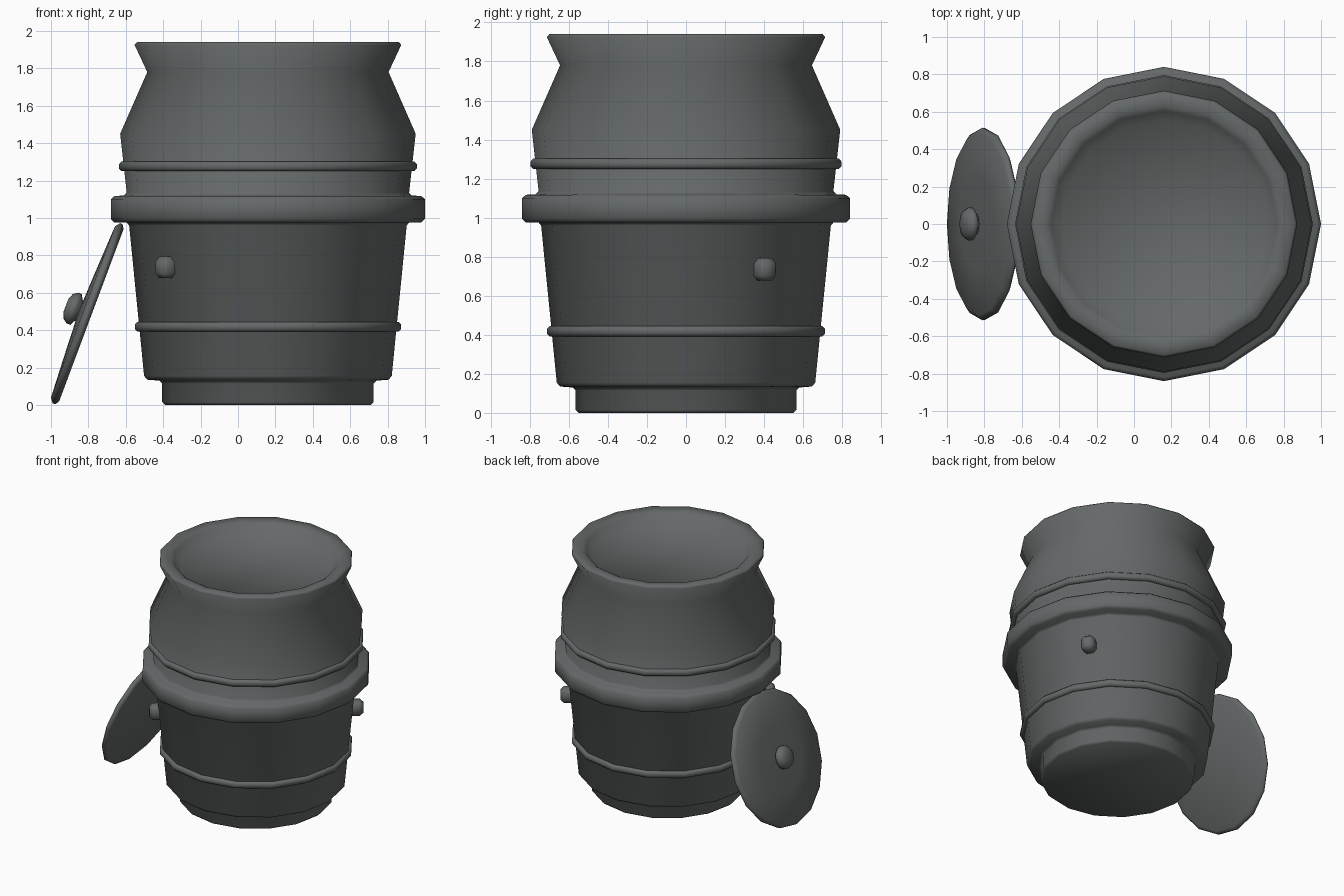
import bpy, bmesh, math
from mathutils import Vector, Matrix

if "Cube" in bpy.data.objects:
    bpy.data.objects.remove(bpy.data.objects["Cube"])

SIDES = 16
CX = 0.16  # barrel axis

metal = bpy.data.materials.new("dark grey metal")
metal.diffuse_color = (0.13, 0.14, 0.14, 1)
metal.use_nodes = True
metal.node_tree.nodes["Principled BSDF"].inputs["Base Color"].default_value = metal.diffuse_color


def finish(bm, name, matrix):
    bmesh.ops.recalc_face_normals(bm, faces=bm.faces)
    me = bpy.data.meshes.new(name)
    bm.to_mesh(me)
    bm.free()
    for p in me.polygons:
        p.use_smooth = True
    me.materials.append(metal)
    ob = bpy.data.objects.new(name, me)
    ob.matrix_world = matrix
    bpy.context.collection.objects.link(ob)
    return ob


def lathe(name, profile, matrix, closed=False):
    """Spin (radius, height) points; ends are capped, or joined if closed."""
    bm = bmesh.new()
    rings = []
    for r, z in profile:
        rings.append([bm.verts.new((r * math.cos(2 * math.pi * i / SIDES),
                                    r * math.sin(2 * math.pi * i / SIDES), z))
                      for i in range(SIDES)])
    pairs = list(zip(rings, rings[1:]))
    if closed:
        pairs.append((rings[-1], rings[0]))
    else:
        bm.faces.new(rings[0])
        bm.faces.new(rings[-1])
    for a, b in pairs:
        for i in range(SIDES):
            j = (i + 1) % SIDES
            bm.faces.new((a[i], a[j], b[j], b[i]))
    return finish(bm, name, matrix)


axis = Matrix.Translation((CX, 0, 0))

# Barrel: foot, tapered body, wide middle band, shoulder, flared rim, sunken top
lathe("barrel_body", [
    (0.55, 0.0), (0.565, 0.015), (0.565, 0.115), (0.58, 0.13),
    (0.645, 0.135), (0.662, 0.155), (0.742, 0.96), (0.755, 0.975),
    (0.82, 0.975), (0.84, 0.995), (0.84, 1.10), (0.82, 1.117),
    (0.77, 1.12), (0.755, 1.135), (0.79, 1.45), (0.645, 1.78),
    (0.713, 1.925), (0.70, 1.94), (0.63, 1.935), (0.605, 1.92), (0.555, 1.86),
], axis)

# Thin hoops
for name, z, r in (("lower_hoop", 0.418, 0.712), ("upper_hoop", 1.276, 0.796)):
    lathe(name, [(r - 0.05, z - 0.026), (r - 0.013, z - 0.026), (r, z - 0.012),
                 (r, z + 0.012), (r - 0.013, z + 0.026), (r - 0.05, z + 0.026)],
          axis, closed=True)

# Side pegs, nearly opposite each other
for name, deg in (("left_peg", 180 + 42), ("right_peg", 33.5)):
    bm = bmesh.new()
    bmesh.ops.create_cube(bm, size=1)
    bmesh.ops.scale(bm, vec=(0.13, 0.10, 0.115), verts=bm.verts)
    bmesh.ops.bevel(bm, geom=bm.edges[:], offset=0.025, segments=1, affect='EDGES')
    finish(bm, name, axis @ Matrix.Rotation(math.radians(deg), 4, 'Z')
           @ Matrix.Translation((0.72, 0, 0.735)))

# Lid leaning on the barrel, with its round handle
lean = (Matrix.Translation((-0.81, 0, 0.49))
        @ Matrix.Rotation(math.radians(-69.5), 4, 'Y'))
lathe("lid", [(0.49, -0.028), (0.512, -0.016), (0.515, 0.0), (0.49, 0.02),
              (0.25, 0.032), (0.06, 0.04)], lean)
lathe("lid_handle", [(0.055, 0.03), (0.06, 0.045), (0.088, 0.06), (0.088, 0.08),
                     (0.07, 0.105), (0.035, 0.118)], lean)
